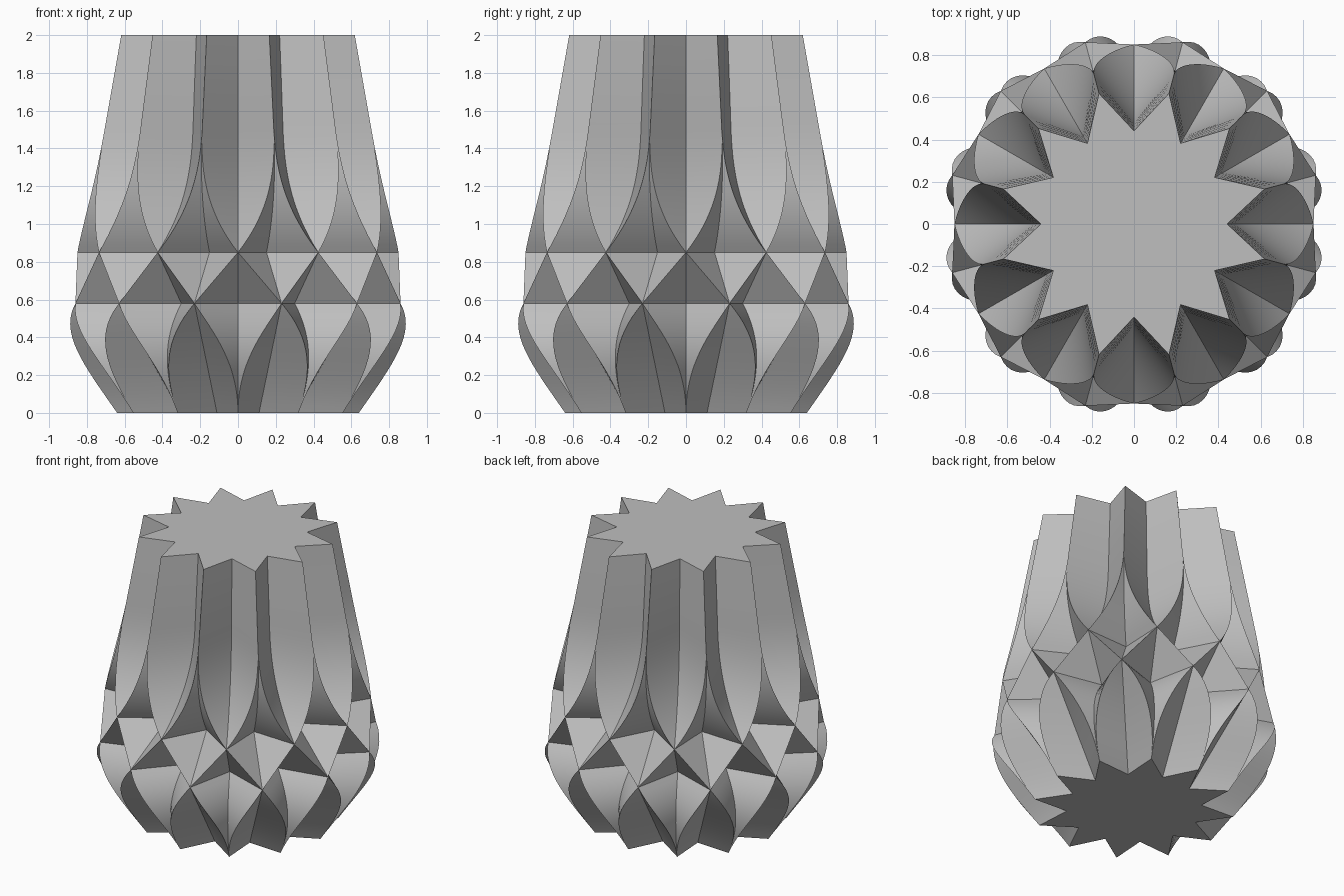
import bpy
import bmesh
from math import radians, sin, cos

cube = bpy.data.objects.get("Cube")
if cube:
    bpy.data.objects.remove(cube)

LOBES = 12
HALF = 180 / LOBES
WAIST, SHOULDER, SPLIT, TOP = 0.58, 0.85, 1.53, 2.0
STEPS = 16


def lerp(a, b, t):
    return a + (b - a) * t


def crease(ridge, degrees, steepness):
    """Radius of a V groove whose edges lie at the given angle from its middle."""
    a = radians(degrees)
    return ridge * (cos(a) - steepness * sin(a))


def lower_ring(z):
    """Lower lobes: ridges spread from the foot points to the waist points."""
    s = z / WAIST
    ridge = 0.64 + 0.7 * z - 1.37 * z ** 4
    spread = HALF * s ** 1.9
    groove = crease(ridge, spread, lerp(1.7, 1.13, s))
    return z, groove, ridge, spread, lerp(0.43, 0.891, s)


def upper_ring(z):
    """Upper flutes: ridges spread from the shoulder points, then run straight."""
    t = min(1, (z - SHOULDER) / (SPLIT - SHOULDER))
    h = (z - SHOULDER) / (TOP - SHOULDER)
    ridge = lerp(0.85, 0.64, h)
    spread = HALF * (1 - (1 - t) ** 2.4)
    groove = crease(ridge, spread, lerp(1.4, 1.07, h))
    pocket = crease(ridge, HALF - spread, lerp(1.08, 1.5, t))
    return z, groove, ridge, spread, pocket


rings = [lower_ring(WAIST * i / STEPS) for i in range(STEPS + 1)]
rings += [upper_ring(lerp(SHOULDER, SPLIT, i / STEPS)) for i in range(STEPS + 1)]
rings += [upper_ring(lerp(SPLIT, TOP, i / 4)) for i in range(1, 5)]

# Body: each ring repeats groove, ridge, pocket, ridge around the axis
bm = bmesh.new()
loops = []
for z, groove, ridge, spread, pocket in rings:
    loop = []
    for k in range(LOBES):
        base = 2 * HALF * k
        for angle, r in ((0, groove), (spread, ridge), (HALF, pocket),
                         (2 * HALF - spread, ridge)):
            a = radians(base + angle)
            loop.append(bm.verts.new((r * cos(a), r * sin(a), z)))
    loops.append(loop)

count = len(loops[0])
for low, high in zip(loops, loops[1:]):
    for i in range(count):
        j = (i + 1) % count
        bm.faces.new((low[i], low[j], high[j], high[i]))

# Flat star-shaped base and top
bm.faces.new(loops[0][::-1])
bm.faces.new(loops[-1])
bmesh.ops.remove_doubles(bm, verts=bm.verts[:], dist=0.0005)
bmesh.ops.recalc_face_normals(bm, faces=bm.faces[:])

mesh = bpy.data.meshes.new("fluted_vase")
bm.to_mesh(mesh)
bm.free()
vase = bpy.data.objects.new("fluted_vase", mesh)
bpy.context.collection.objects.link(vase)

# Plain grey finish
grey = bpy.data.materials.new("plain_grey")
grey.use_nodes = True
colour = (0.52, 0.52, 0.52, 1)
grey.diffuse_color = colour
grey.node_tree.nodes["Principled BSDF"].inputs["Base Color"].default_value = colour
mesh.materials.append(grey)

bpy.ops.object.select_all(action="DESELECT")
vase.select_set(True)
bpy.context.view_layer.objects.active = vase
bpy.ops.object.shade_smooth_by_angle(angle=radians(20))
